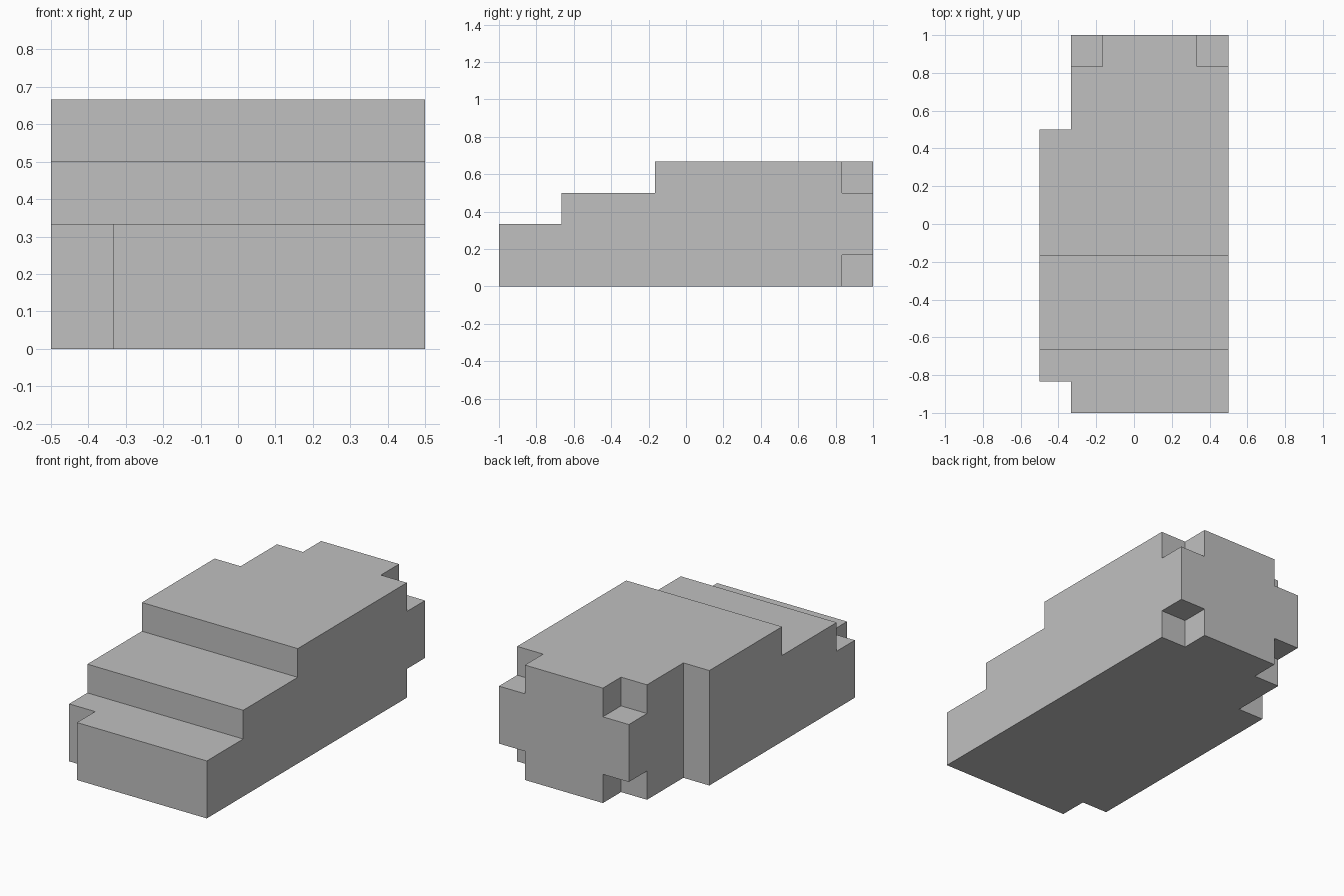
import bpy
import bmesh
from mathutils import Matrix, Vector

U = 1 / 6        # block size
OVER = 0.5       # how far cutters reach past the body, in blocks

if "Cube" in bpy.data.objects:
    bpy.data.objects.remove(bpy.data.objects["Cube"], do_unlink=True)

grey = bpy.data.materials.new("plain_grey")
grey.use_nodes = True
colour = (0.53, 0.53, 0.53, 1)
grey.diffuse_color = colour
grey.node_tree.nodes["Principled BSDF"].inputs["Base Color"].default_value = colour


def add_object(name, bm):
    bmesh.ops.recalc_face_normals(bm, faces=bm.faces)
    mesh = bpy.data.meshes.new(name)
    bm.to_mesh(mesh)
    bm.free()
    mesh.materials.append(grey)
    obj = bpy.data.objects.new(name, mesh)
    bpy.context.collection.objects.link(obj)
    return obj


def box(name, low, high):
    low, high = Vector(low) * U, Vector(high) * U
    bm = bmesh.new()
    place = Matrix.Translation((low + high) / 2) @ Matrix.Diagonal((*(high - low), 1))
    bmesh.ops.create_cube(bm, size=1, matrix=place)
    return add_object(name, bm)


def cut(target, low, high):
    cutter = box("cutter", low, high)
    cutter.hide_render = True
    mod = target.modifiers.new("cut", "BOOLEAN")
    mod.operation = "DIFFERENCE"
    mod.solver = "EXACT"
    mod.object = cutter
    bpy.context.view_layer.objects.active = target
    bpy.ops.object.modifier_apply(modifier=mod.name)
    bpy.data.objects.remove(cutter, do_unlink=True)


# Stepped body: side profile extruded across the width
profile = [(-6, 0), (6, 0), (6, 4), (-1, 4), (-1, 3), (-4, 3), (-4, 2), (-6, 2)]
bm = bmesh.new()
side = bm.faces.new([bm.verts.new((-3 * U, y * U, z * U)) for y, z in profile])
swept = bmesh.ops.extrude_face_region(bm, geom=[side])["geom"]
bmesh.ops.translate(bm, vec=(6 * U, 0, 0),
                    verts=[v for v in swept if isinstance(v, bmesh.types.BMVert)])
body = add_object("stepped_body", bm)

# Full-height recesses at the ends of the right flank
for y0, y1 in ((-6 - OVER, -5), (3, 6 + OVER)):
    cut(body, (-3 - OVER, y0, -OVER), (-2, y1, 4 + OVER))

# Block notches at the four corners of the back face
for x0, x1 in ((-2 - OVER, -1), (2, 3 + OVER)):
    for z0, z1 in ((-OVER, 1), (3, 4 + OVER)):
        cut(body, (x0, 5, z0), (x1, 6 + OVER, z1))
